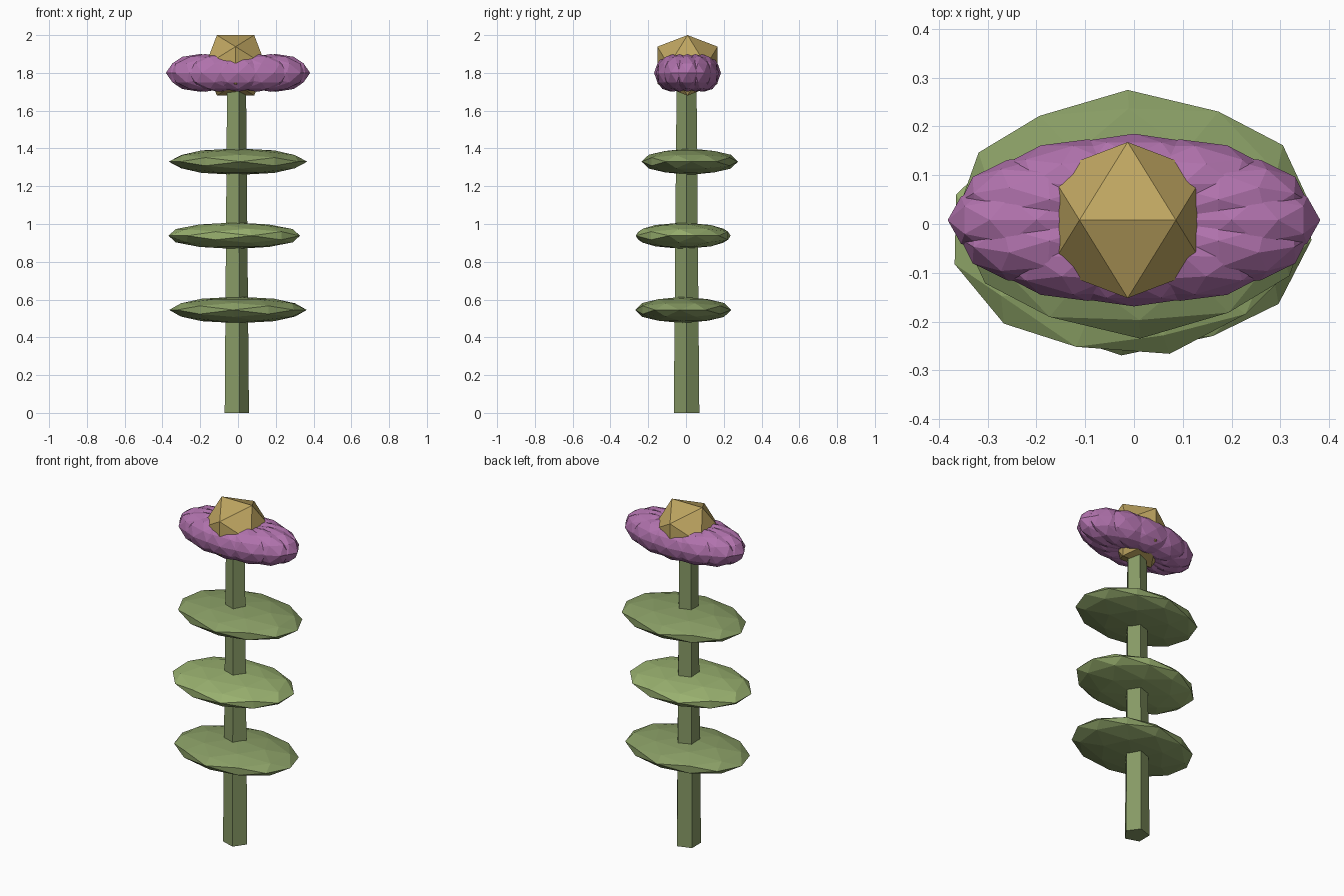
import bpy, bmesh, math
from mathutils import Matrix, Vector

if "Cube" in bpy.data.objects:
    bpy.data.objects.remove(bpy.data.objects["Cube"])


def material(name, rgb):
    m = bpy.data.materials.new(name)
    m.diffuse_color = (*rgb, 1)
    m.use_nodes = True
    m.node_tree.nodes["Principled BSDF"].inputs["Base Color"].default_value = m.diffuse_color
    return m


GREEN = material("stem_green", (0.24, 0.32, 0.13))
LEAF = material("leaf_green", (0.25, 0.34, 0.13))
LIGHT = material("light_leaf_green", (0.32, 0.44, 0.16))
PURPLE = material("petal_purple", (0.44, 0.17, 0.42))
GOLD = material("centre_gold", (0.52, 0.38, 0.12))


def finish(bm, name, mat):
    bmesh.ops.recalc_face_normals(bm, faces=bm.faces[:])
    mesh = bpy.data.meshes.new(name)
    bm.to_mesh(mesh)
    bm.free()
    mesh.materials.append(mat)
    ob = bpy.data.objects.new(name, mesh)
    bpy.context.collection.objects.link(ob)
    return ob


def faceted_ball(name, centre, radii, mat, turn=0.0, split=True):
    """Icosahedron with an edge on top, turned about z, then stretched."""
    t = (1 + math.sqrt(5)) / 2
    bm = bmesh.new()
    for a in (-1, 1):
        for b in (-t, t):
            for co in ((a, 0, b), (0, b, a), (b, a, 0)):
                bm.verts.new(Vector(co).normalized())
    bmesh.ops.convex_hull(bm, input=bm.verts[:])
    if split:
        bmesh.ops.subdivide_edges(bm, edges=bm.edges[:], cuts=1, use_grid_fill=True)
        for v in bm.verts:
            v.co.normalize()
    bm.transform(Matrix.Translation(centre) @ Matrix.Diagonal((*radii, 1))
                 @ Matrix.Rotation(turn, 4, 'Z'))
    return finish(bm, name, mat)


# Five-sided tapering stem
bm = bmesh.new()
bmesh.ops.create_cone(bm, cap_ends=True, segments=5, radius1=0.071, radius2=0.055, depth=1.8)
first = max(bm.verts, key=lambda v: v.co.z + 0.001 * v.co.x).co
spin = Matrix.Rotation(-math.atan2(first.y, first.x), 4, 'Z')
bm.transform(Matrix.Translation((-0.013, 0.003, 0.9)) @ spin)
finish(bm, "stem", GREEN)

# Three flat leaves along the stem
faceted_ball("lower_leaf", (0, -0.015, 0.545), (0.365, 0.255, 0.07), LEAF, math.radians(-4))
faceted_ball("middle_leaf", (-0.02, -0.015, 0.938), (0.36, 0.26, 0.07), LIGHT, math.radians(15))
faceted_ball("upper_leaf", (0, 0.02, 1.33), (0.367, 0.255, 0.07), LEAF, math.radians(2))

# Ring of overlapping petals
COUNT = 12
for i in range(COUNT):
    a = 2 * math.pi * i / COUNT
    faceted_ball(f"petal_{i + 1}",
                 (0.2 * math.cos(a), 0.008 + 0.085 * math.sin(a), 1.8),
                 (0.182, 0.092, 0.1), PURPLE, a)

# Gold flower centre
faceted_ball("flower_centre", (-0.013, 0.008, 1.84), (0.188, 0.188, 0.188), GOLD, split=False)
